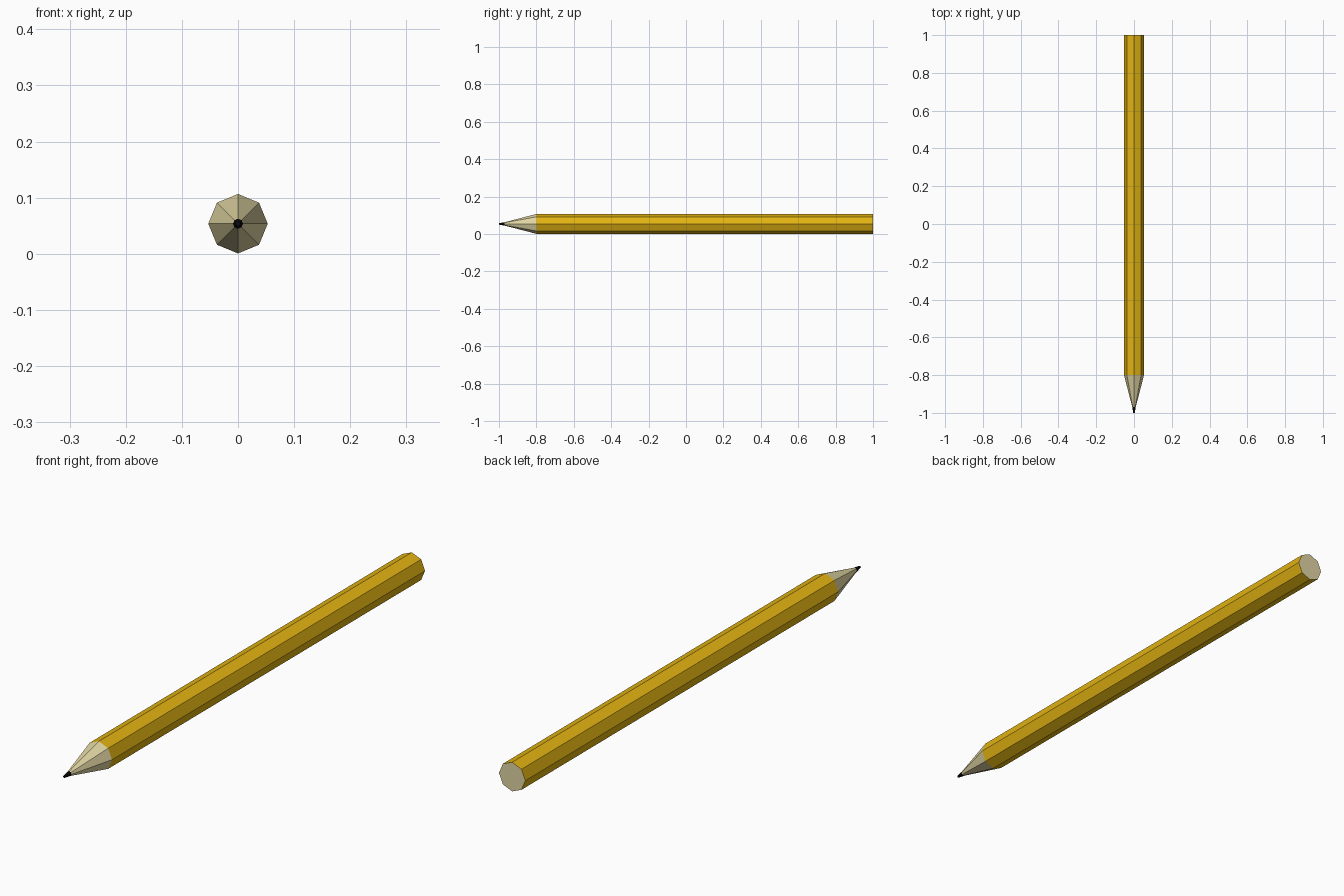
import bpy, bmesh, math

if "Cube" in bpy.data.objects:
    bpy.data.objects.remove(bpy.data.objects["Cube"])

SIDES = 8
R = 0.053      # barrel radius, corner pointing up
ZC = 0.0535    # axis height


def material(name, rgb):
    m = bpy.data.materials.new(name)
    m.diffuse_color = (*rgb, 1.0)
    m.use_nodes = True
    m.node_tree.nodes["Principled BSDF"].inputs["Base Color"].default_value = m.diffuse_color
    return m


yellow = material("yellow paint", (0.76, 0.45, 0.006))
wood = material("bare wood", (0.74, 0.66, 0.36))
black = material("black lead", (0.004, 0.004, 0.004))


def octagon_part(name, rings, mats, cap_start=None, cap_end=None):
    """Loft octagonal rings (y, radius); caps take a material index."""
    bm = bmesh.new()
    loops = []
    for y, r in rings:
        loops.append([bm.verts.new((r * math.sin(2 * math.pi * i / SIDES), y,
                                    ZC + r * math.cos(2 * math.pi * i / SIDES)))
                      for i in range(SIDES)])
    for a, b in zip(loops, loops[1:]):
        for i in range(SIDES):
            j = (i + 1) % SIDES
            bm.faces.new((a[i], a[j], b[j], b[i]))
    if cap_start is not None:
        bm.faces.new(loops[0]).material_index = cap_start
    if cap_end is not None:
        bm.faces.new(loops[-1]).material_index = cap_end
    bmesh.ops.recalc_face_normals(bm, faces=bm.faces)
    # open lofts: make sure the sides face away from the axis
    f = bm.faces[0] if bm.faces.ensure_lookup_table() is None else None
    c = f.calc_center_median()
    if f.normal.x * c.x + f.normal.z * (c.z - ZC) < 0:
        bmesh.ops.reverse_faces(bm, faces=bm.faces)
    me = bpy.data.meshes.new(name)
    bm.to_mesh(me)
    bm.free()
    for m in mats:
        me.materials.append(m)
    ob = bpy.data.objects.new(name, me)
    bpy.context.collection.objects.link(ob)


# painted barrel with bare wooden back end
octagon_part("barrel", [(-0.8, R), (1.0, R)], [yellow, wood], cap_end=1)
# sharpened wooden cone
octagon_part("wood_cone", [(-0.97, 0.009), (-0.8, R)], [wood])
# lead point with a blunt end
octagon_part("lead_tip", [(-1.0, 0.004), (-0.97, 0.009)], [black], cap_start=0)
